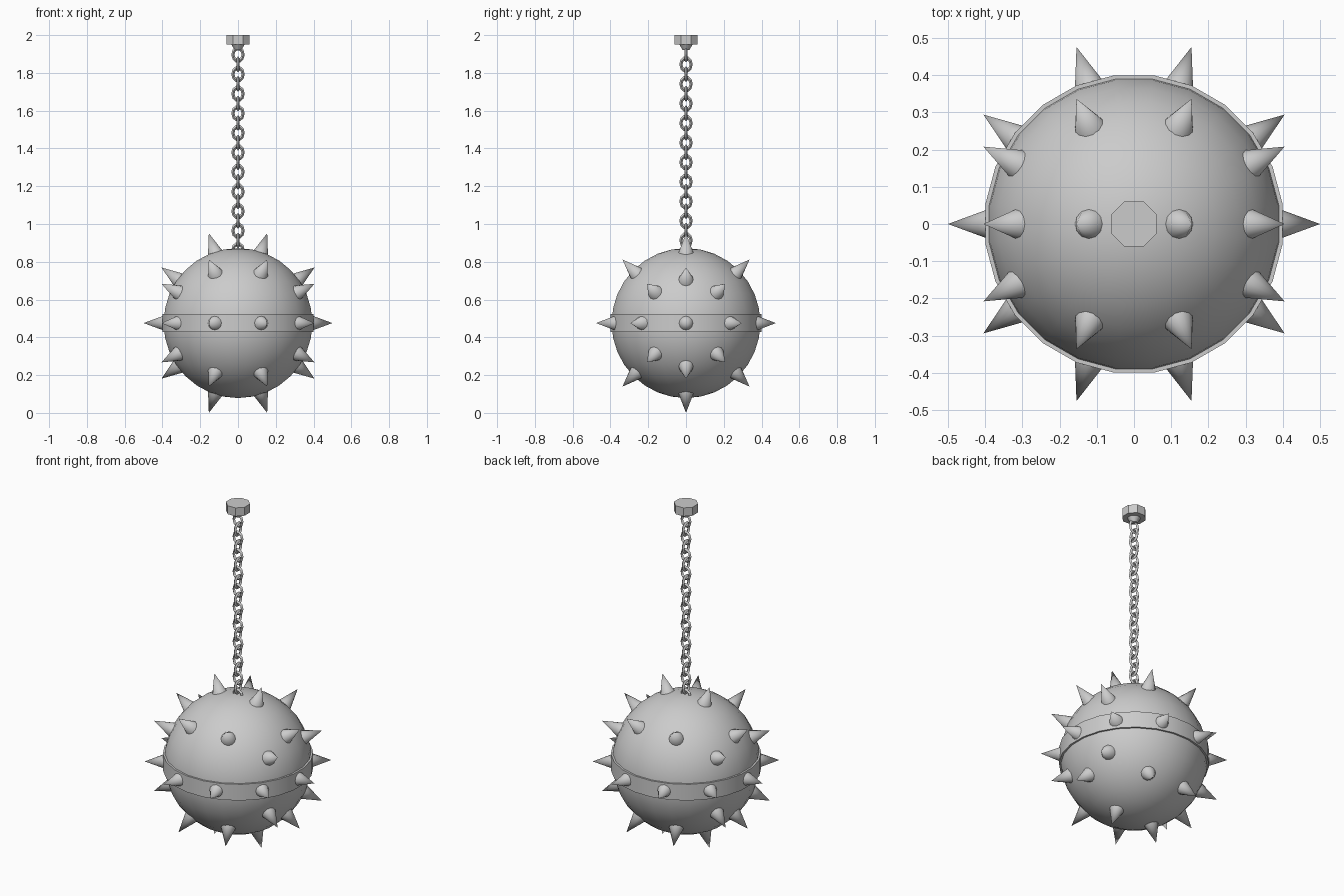
import bpy
from math import sin, cos, pi, radians
from mathutils import Vector

if "Cube" in bpy.data.objects:
    bpy.data.objects.remove(bpy.data.objects["Cube"])

C = Vector((0, 0, 0.4755))   # ball centre


def finish(name, smooth=None):
    ob = bpy.context.object
    ob.name = name
    if smooth:
        bpy.ops.object.shade_smooth_by_angle(angle=radians(smooth))
    return ob


# ball
bpy.ops.mesh.primitive_uv_sphere_add(segments=24, ring_count=16, radius=0.397,
                                     location=C, rotation=(0, 0, radians(7.5)))
finish("ball", 40)

# raised band around the middle
bpy.ops.mesh.primitive_cylinder_add(vertices=24, radius=0.403, depth=0.096,
                                    location=C, rotation=(0, 0, radians(7.5)))
finish("band", 30)


# spikes: two poles on the x axis and four rings of eight between them
def spike(d, i):
    bpy.ops.mesh.primitive_cone_add(vertices=12, radius1=0.044, radius2=0,
                                    depth=0.12, location=C + d * 0.44,
                                    rotation=d.to_track_quat('Z', 'Y').to_euler())
    finish(f"spike_{i}", 50)


dirs = [Vector((1, 0, 0)), Vector((-1, 0, 0))]
for ring in range(1, 5):
    t = ring * pi / 5
    for k in range(8):
        a = k * pi / 4
        dirs.append(Vector((cos(t), sin(t) * cos(a), sin(t) * sin(a))))
for i, d in enumerate(dirs):
    spike(d, i)

# chain of elongated links, alternately turned by a quarter
for i in range(21):
    bpy.ops.mesh.primitive_torus_add(major_segments=10, minor_segments=4,
                                     major_radius=0.027, minor_radius=0.0085,
                                     location=(0, 0, 1.897 - i * 0.0518),
                                     rotation=(pi / 2, 0, (i % 2) * pi / 2))
    finish(f"chain_link_{i}").scale = (1, 1.25, 1)

# octagonal ceiling mount with a rounded boss below
bpy.ops.mesh.primitive_cylinder_add(vertices=8, radius=0.066, depth=0.05,
                                    location=(0, 0, 1.975),
                                    rotation=(0, 0, radians(22.5)))
finish("ceiling_mount")
bpy.ops.mesh.primitive_cone_add(vertices=12, radius1=0.018, radius2=0.036,
                                depth=0.03, location=(0, 0, 1.937))
finish("mount_boss", 40)
